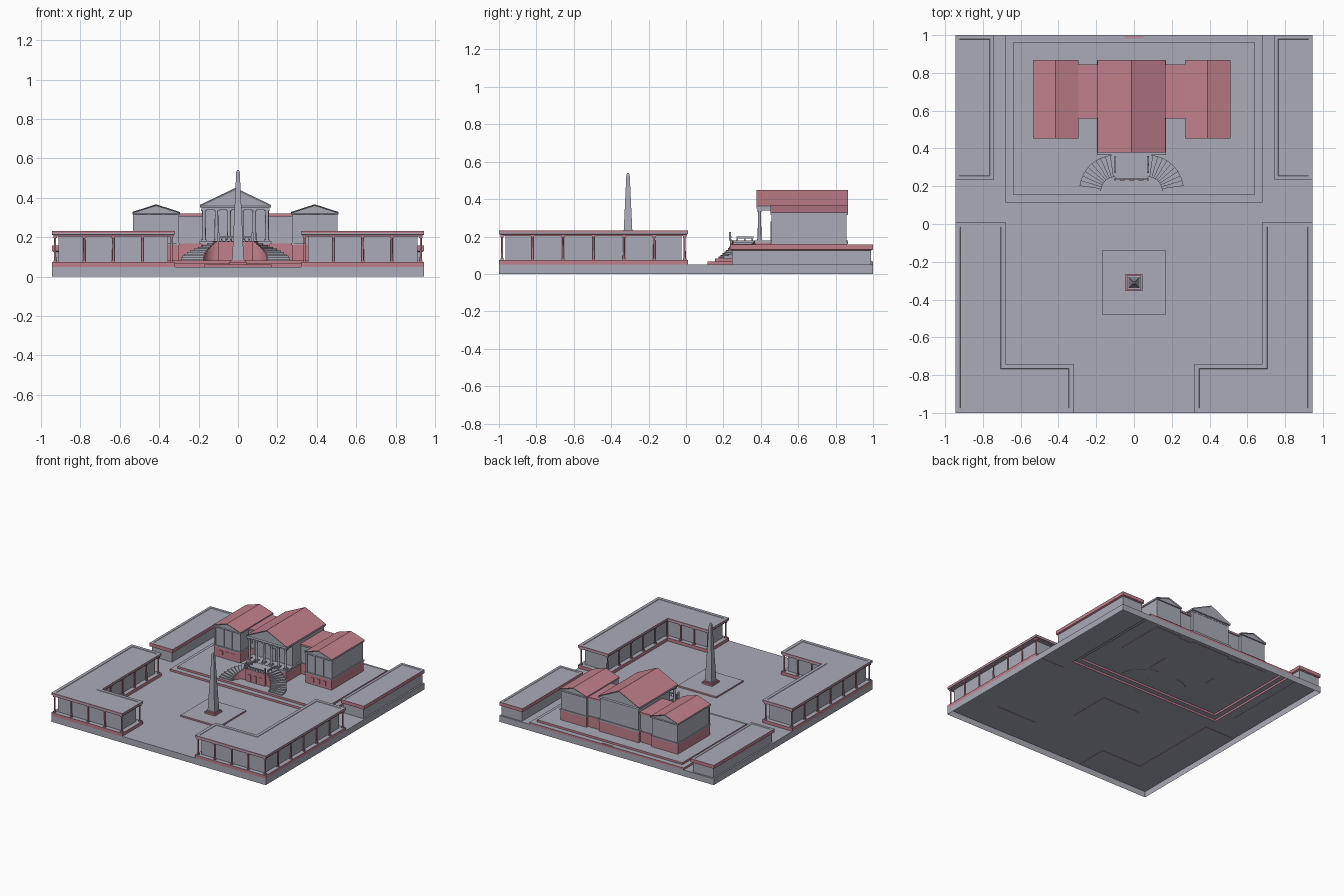
import bpy, bmesh, math

if "Cube" in bpy.data.objects:
    bpy.data.objects.remove(bpy.data.objects["Cube"])


def material(name, rgb):
    m = bpy.data.materials.new(name)
    m.diffuse_color = (*rgb, 1)
    m.use_nodes = True
    m.node_tree.nodes["Principled BSDF"].inputs["Base Color"].default_value = m.diffuse_color
    return m


MATS = [material("stone_grey", (0.40, 0.41, 0.475)), material("rose_red", (0.54, 0.215, 0.265))]
G, P = 0, 1
CX = -0.013            # axis of the main building


def finish(name, bm):
    me = bpy.data.meshes.new(name)
    bm.to_mesh(me)
    bm.free()
    for m in MATS:
        me.materials.append(m)
    ob = bpy.data.objects.new(name, me)
    bpy.context.collection.objects.link(ob)
    return ob


def rect(x0, x1, y0, y1):
    return lambda d: [(x0 + d, y0 + d), (x1 - d, y0 + d), (x1 - d, y1 - d), (x0 + d, y1 - d)]


def loft(name, shape, levels, bottom=True, top=True):
    """Stack inset outlines; each level is (inset, z, colour of the band above it)."""
    bm = bmesh.new()
    rings = [[bm.verts.new((x, y, z)) for x, y in shape(d)] for d, z, _ in levels]
    n = len(rings[0])
    for a, b, lv in zip(rings, rings[1:], levels):
        for i in range(n):
            j = (i + 1) % n
            bm.faces.new((a[i], a[j], b[j], b[i])).material_index = lv[2]
    if top:
        bm.faces.new(rings[-1]).material_index = levels[-1][2]
    if bottom:
        bm.faces.new(rings[0][::-1]).material_index = G
    return finish(name, bm)


def box(name, x0, x1, y0, y1, z0, z1, side=G, top=None):
    return loft(name, rect(x0, x1, y0, y1), [(0, z0, side), (0, z1, side if top is None else top)])


def columns(name, spots, z0, z1, r, mat):
    """Round shafts with square bases and capitals, all in one object."""
    bm = bmesh.new()
    for x, y in spots:
        res = bmesh.ops.create_cone(bm, cap_ends=False, segments=12, radius1=r, radius2=r * 0.85, depth=z1 - z0)
        bmesh.ops.translate(bm, verts=res["verts"], vec=(x, y, (z0 + z1) / 2))
        for f in {f for v in res["verts"] for f in v.link_faces}:
            f.smooth = True
        for z in (z0 + 0.004, z1 - 0.004):
            res = bmesh.ops.create_cube(bm, size=1)
            bmesh.ops.scale(bm, verts=res["verts"], vec=(r * 2.8, r * 2.8, 0.008))
            bmesh.ops.translate(bm, verts=res["verts"], vec=(x, y, z))
    for f in bm.faces:
        f.material_index = mat
    return finish(name, bm)


def gable_roof(name, x0, x1, y0, y1, z0, eave, apex, rim):
    """Pitched roof with recessed pediments at both ends."""
    bm = bmesh.new()
    prof = [(x0, z0), (x1, z0), (x1, eave), ((x0 + x1) / 2, apex), (x0, eave)]
    a = [bm.verts.new((x, y0, z)) for x, z in prof]
    b = [bm.verts.new((x, y1, z)) for x, z in prof]
    ends = [bm.faces.new(a), bm.faces.new(b[::-1])]
    for i in range(5):
        j = (i + 1) % 5
        f = bm.faces.new((a[j], a[i], b[i], b[j]))
        f.material_index = P if i in (2, 3) else G
    bm.normal_update()
    bmesh.ops.inset_individual(bm, faces=ends, thickness=rim, depth=-0.006)
    return finish(name, bm)


def flip(shape):
    return lambda d: [(-x, y) for x, y in shape(d)][::-1]


def span(a, b, n):
    return [a + (b - a) * i / (n - 1) for i in range(n)]


# plaza: open underneath, with a gap below the podium
loft("plaza_skirt", rect(-0.945, 0.945, -1, 1), [(0, 0, G), (0, 0.05, G)], False, False)
bm = bmesh.new()
for x0, x1, y0, y1 in ((-0.945, 0.945, -1, 0.115), (-0.945, -0.68, 0.115, 1), (0.68, 0.945, 0.115, 1)):
    bm.faces.new([bm.verts.new((x, y, 0.05)) for x, y in rect(x0, x1, y0, y1)(0)])
finish("plaza_top", bm)

# stepped podium
loft("podium", rect(-0.68, 0.68, 0.115, 1), [(0, 0.05, P), (0, 0.066, G), (0.04, 0.066, P), (0.04, 0.082, G)], False)
box("rear_threshold", -0.05, 0.05, 0.985, 0.993, 0.06, 0.069, P)


# L-shaped colonnades at the front corners
def ell(d):
    return [(-0.945 + d, -1 + d), (-0.32 - d, -1 + d), (-0.32 - d, -0.74 - d),
            (-0.68 - d, -0.74 - d), (-0.68 - d, 0.01 - d), (-0.945 + d, 0.01 - d)]


ELL = [(0, 0.048, P), (0, 0.075, G), (0.035, 0.075, G), (0.035, 0.203, G), (0.008, 0.203, P), (0.008, 0.211, G),
       (0, 0.213, G), (0, 0.221, P), (0, 0.231, G), (0.025, 0.231, G), (0.027, 0.228, G)]
spots = [(x, -0.983) for x in span(-0.928, -0.337, 5)]
spots += [(-0.928, y) for y in span(-0.983, -0.007, 7)[1:]]
spots += [(-0.697, y) for y in span(-0.757, -0.007, 6)]
spots += [(x, -0.757) for x in span(-0.577, -0.337, 3)]
for side, s in (("left", 1), ("right", -1)):
    loft(side + "_colonnade", ell if s == 1 else flip(ell), ELL)
    columns(side + "_colonnade_columns", [(s * x, y) for x, y in spots], 0.075, 0.204, 0.006, P)

# low wings at the rear corners
WING = [(0.012, 0.048, G), (0.012, 0.125, P), (0, 0.13, P), (0, 0.157, G), (0.02, 0.157, G), (0.022, 0.155, G)]
wing = rect(-0.945, -0.742, 0.235, 1)
loft("left_rear_wing", wing, WING)
loft("right_rear_wing", flip(wing), WING)

# obelisk on its pedestal
loft("obelisk_terrace", rect(-0.17, 0.17, -0.48, -0.14), [(0, 0.048, P), (0, 0.062, G)])
loft("obelisk_plinth", rect(-0.045, 0.045, -0.355, -0.265), [(0, 0.06, P), (0, 0.075, P), (0.008, 0.075, P), (0.008, 0.085, G)])
loft("obelisk", rect(-0.03, 0.03, -0.34, -0.28), [(0, 0.08, G), (0.021, 0.53, G), (0.026, 0.54, G)])

# side pavilions and connecting blocks
for side, s in (("left", -1), ("right", 1)):
    def xr(a, b):
        return sorted((CX + s * a, CX + s * b))
    p, c = xr(0.287, 0.518), xr(0.17, 0.30)
    box(side + "_pavilion_basement", *p, 0.458, 0.862, 0.08, 0.163, P)
    box(side + "_pavilion_ledge", p[0] - 0.004, p[1] + 0.004, 0.453, 0.866, 0.16, 0.17)
    box(side + "_pavilion_walls", p[0] + 0.003, p[1] - 0.003, 0.463, 0.858, 0.165, 0.32)
    gable_roof(side + "_pavilion_roof", p[0] - 0.005, p[1] + 0.005, 0.452, 0.867, 0.316, 0.328, 0.367, 0.007)
    box(side + "_link_basement", *c, 0.562, 0.842, 0.08, 0.168, P, G)
    box(side + "_link_walls", *c, 0.567, 0.837, 0.165, 0.308)
    box(side + "_link_roof", *c, 0.558, 0.845, 0.305, 0.32, P)
    for i, x in enumerate(span(0.21, 0.265, 3)):
        box(f"{side}_link_window_{i}", *xr(x - 0.008, x + 0.008), 0.56, 0.568, 0.205, 0.275)
    for i, x in enumerate(span(0.293, 0.512, 4)):
        box(f"{side}_pavilion_pilaster_{i}", *xr(x - 0.007, x + 0.007), 0.458, 0.47, 0.17, 0.316)
    for i, x in enumerate(span(0.35, 0.455, 3)):
        box(f"{side}_basement_window_{i}", *xr(x - 0.013, x + 0.013), 0.454, 0.46, 0.105, 0.138, P)

# central temple
box("temple_basement", CX - 0.175, CX + 0.175, 0.37, 0.862, 0.08, 0.166, P)
box("temple_floor", CX - 0.182, CX + 0.182, 0.365, 0.866, 0.166, 0.18)
box("temple_walls", CX - 0.17, CX + 0.17, 0.46, 0.858, 0.18, 0.345)
box("temple_door", CX - 0.025, CX + 0.025, 0.453, 0.461, 0.18, 0.28)
columns("temple_columns", [(CX + x, 0.393) for x in span(-0.16, 0.16, 6)], 0.18, 0.342, 0.010, G)
box("temple_entablature", CX - 0.173, CX + 0.173, 0.382, 0.86, 0.34, 0.352)
gable_roof("temple_roof", CX - 0.18, CX + 0.18, 0.378, 0.867, 0.35, 0.364, 0.45, 0.011)

# landing between the stairs
TOP, LX, Y0 = 0.178, 0.087, 0.175
box("landing", CX - LX, CX + LX, 0.235, 0.372, 0.08, TOP, P, G)
for i, x in enumerate((-0.05, 0, 0.05)):
    box(f"landing_niche_{i}", CX + x - 0.012, CX + x + 0.012, 0.23, 0.237, 0.085, 0.14, P)
box("landing_front_rail", CX - LX, CX + LX, 0.235, 0.241, 0.198, 0.205)
columns("landing_balusters", [(CX + x, 0.238) for x in span(-0.07, 0.07, 7)], TOP, 0.2, 0.003, G)


# curved stairs: one wedge per step, with a rose inner wall
def wedge(s, a0, a1, r0, r1):
    k = 3
    pts = [(r1, a) for a in span(a0, a1, k)] + [(r0, a) for a in span(a1, a0, k)]
    out = [(CX - s * (LX + r * math.cos(a)), Y0 + r * math.sin(a)) for r, a in pts]
    out = out if s == -1 else out[::-1]
    return lambda d: out


N = 11
for side, s in (("left", 1), ("right", -1)):
    for i in range(N):
        a0, a1 = math.pi / 2 * i / N, math.pi / 2 * (i + 1) / N
        z = 0.08 + (TOP - 0.08) * (i + 1) / N
        loft(f"{side}_step_{i}", wedge(s, a0, a1, 0.078, 0.19), [(0, 0.08, G), (0, z, G)])
        loft(f"{side}_inner_wall_{i}", wedge(s, a0, a1, 0.074, 0.079), [(0, 0.08, P), (0, z + 0.004, G)])
    px = CX - s * LX
    box(side + "_lamp_post", px - 0.005, px + 0.005, 0.23, 0.24, TOP, 0.225)
    box(side + "_side_rail", px - 0.004, px + 0.004, 0.27, 0.36, 0.19, 0.2)
    columns(side + "_side_posts", [(px, y) for y in (0.275, 0.315, 0.355)], TOP, 0.192, 0.003, G)
